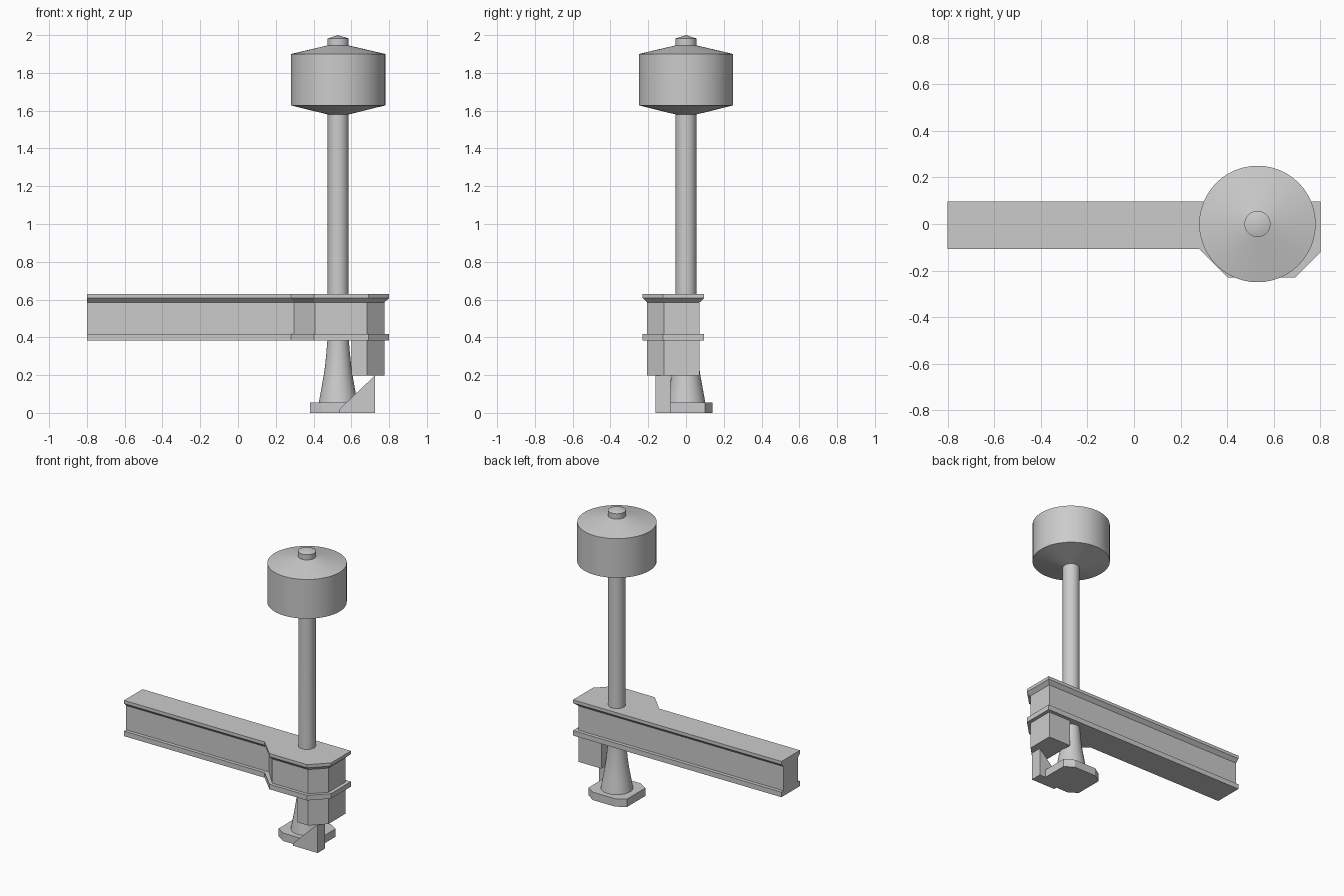
import bpy, bmesh, math

if "Cube" in bpy.data.objects:
    bpy.data.objects.remove(bpy.data.objects["Cube"])

grey = bpy.data.materials.new("light_grey")
grey.diffuse_color = (0.6, 0.6, 0.6, 1)
grey.use_nodes = True
grey.node_tree.nodes["Principled BSDF"].inputs["Base Color"].default_value = grey.diffuse_color


def finish(name, bm, smooth=False):
    bmesh.ops.recalc_face_normals(bm, faces=bm.faces[:])
    me = bpy.data.meshes.new(name)
    bm.to_mesh(me)
    bm.free()
    me.materials.append(grey)
    ob = bpy.data.objects.new(name, me)
    bpy.context.collection.objects.link(ob)
    if smooth:
        bpy.ops.object.select_all(action='DESELECT')
        ob.select_set(True)
        bpy.context.view_layer.objects.active = ob
        bpy.ops.object.shade_smooth_by_angle(angle=math.radians(12))
    return ob


def prism(name, base, offset):
    """Extrude a flat polygon along an offset vector."""
    bm = bmesh.new()
    a = [bm.verts.new(p) for p in base]
    b = [bm.verts.new([p[i] + offset[i] for i in range(3)]) for p in base]
    n = len(base)
    bm.faces.new(a)
    bm.faces.new(b)
    for i in range(n):
        j = (i + 1) % n
        bm.faces.new((a[i], a[j], b[j], b[i]))
    return finish(name, bm)


def lathe(name, profile, cx, seg=48):
    """Revolve (radius, height) points; end points close as discs or tips."""
    bm = bmesh.new()
    rings = []
    for r, z in profile:
        if r == 0:
            rings.append([bm.verts.new((cx, 0, z))] * seg)
        else:
            rings.append([bm.verts.new((cx + r * math.cos(math.tau * i / seg),
                                        r * math.sin(math.tau * i / seg), z)) for i in range(seg)])
    for lo, hi in zip(rings, rings[1:]):
        for i in range(seg):
            j = (i + 1) % seg
            vs = list(dict.fromkeys((lo[i], lo[j], hi[j], hi[i])))
            bm.faces.new(vs)
    for r in (rings[0], rings[-1]):
        if r[0] is not r[1]:
            bm.faces.new(r)
    return finish(name, bm, True)


CX = 0.53

# Flared post
lathe("post", [(0.103, 0.05), (0.094, 0.10), (0.085, 0.15), (0.076, 0.20), (0.069, 0.25),
               (0.063, 0.31), (0.057, 0.38), (0.055, 0.44), (0.055, 1.585)], CX)

# Drum-shaped lamp head and its cap
lathe("lamp_head", [(0.055, 1.58), (0.25, 1.628), (0.25, 1.9), (0.057, 1.945)], CX)
lathe("lamp_cap", [(0.056, 1.94), (0.056, 1.982), (0, 2.0)], CX)

# Eight-sided foot
hx, hy, cx, cy = 0.148, 0.14, 0.085, 0.10
foot = [(cx, -hy), (hx, -cy), (hx, cy), (cx, hy), (-cx, hy), (-hx, cy), (-hx, -cy), (-cx, -hy)]
prism("foot", [(CX + x, y, 0) for x, y in foot], (0, 0, 0.055))

# Beam with a bay at the right: stacked open outlines, closed by a profile at the left end
outer = [(-0.8, -0.107), (0.28, -0.107), (0.402, -0.23), (0.692, -0.23),
         (0.8, -0.122), (0.8, 0.096), (-0.8, 0.096)]
inner = [(-0.8, -0.083), (0.297, -0.083), (0.407, -0.207), (0.684, -0.207),
         (0.775, -0.116), (0.775, 0.072), (-0.8, 0.072)]
levels = [(outer, 0.382), (outer, 0.417), (inner, 0.417),
          (inner, 0.585), (outer, 0.608), (outer, 0.63)]
bm = bmesh.new()
rows = [[bm.verts.new((x, y, z)) for x, y in o] for o, z in levels]
for lo, hi in zip(rows, rows[1:]):
    for i in range(len(lo) - 1):
        bm.faces.new((lo[i], lo[i + 1], hi[i + 1], hi[i]))
bm.faces.new(rows[0])
bm.faces.new(rows[-1])
bm.faces.new([r[0] for r in rows] + [r[-1] for r in reversed(rows)])
finish("beam", bm)

# Block hanging under the bay
block = [(0.60, -0.207), (0.684, -0.207), (0.775, -0.116), (0.775, 0.072), (0.60, 0.072)]
prism("hanging_block", [(x, y, 0.197) for x, y in block], (0, 0, 0.19))

# Wedge support between foot and block
wedge = [(0.537, 0), (0.725, 0), (0.725, 0.198), (0.537, 0.02)]
prism("wedge_support", [(x, -0.162, z) for x, z in wedge], (0, 0.08, 0))
